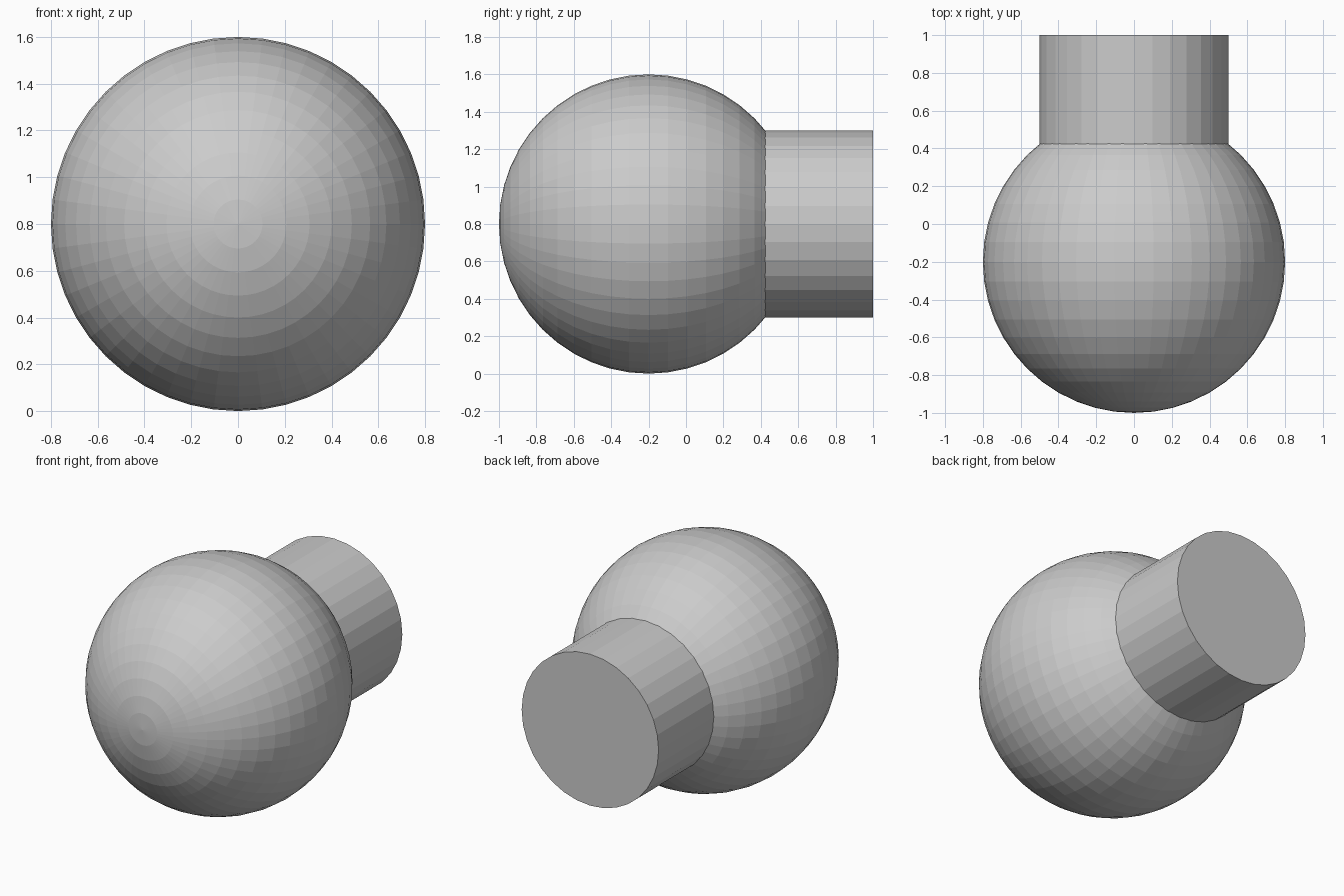
import bpy
from math import radians

if "Cube" in bpy.data.objects:
    bpy.data.objects.remove(bpy.data.objects["Cube"])

# Faceted ball, poles along y
bpy.ops.mesh.primitive_uv_sphere_add(segments=48, ring_count=24, radius=0.8,
                                     location=(0, -0.2, 0.8),
                                     rotation=(radians(90), 0, 0))
bpy.context.object.name = "ball"

# Round neck sunk slightly into the back of the ball
neck_start, neck_end = 0.38, 1.0
bpy.ops.mesh.primitive_cylinder_add(vertices=32, radius=0.5,
                                    depth=neck_end - neck_start,
                                    location=(0, (neck_start + neck_end) / 2, 0.8),
                                    rotation=(radians(90), 0, 0))
bpy.context.object.name = "neck"
